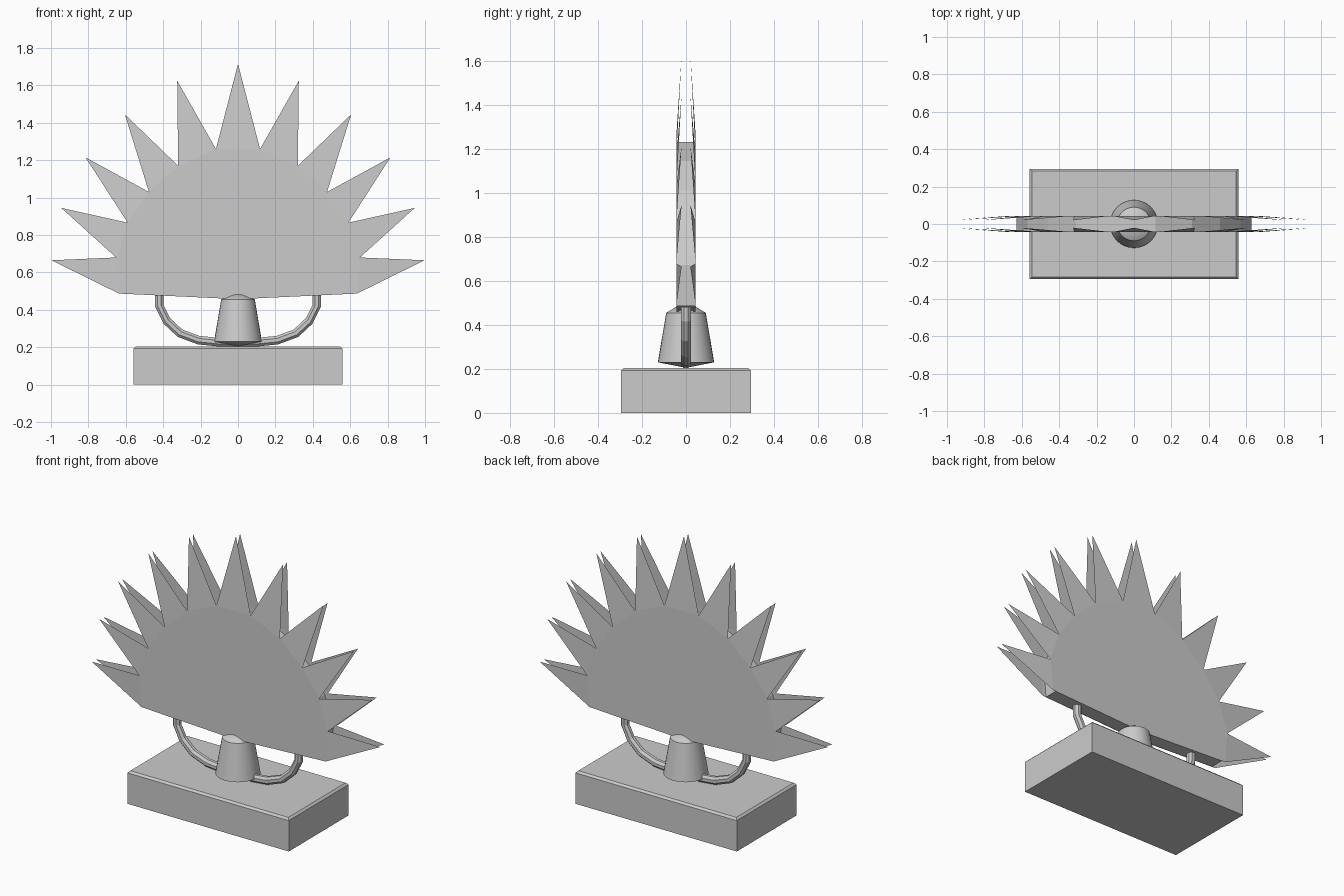
import bpy, bmesh, math

cube = bpy.data.objects.get("Cube")
if cube:
    bpy.data.objects.remove(cube, do_unlink=True)

grey = bpy.data.materials.new("light grey")
grey.use_nodes = True
grey.diffuse_color = (0.6, 0.6, 0.6, 1)
grey.node_tree.nodes["Principled BSDF"].inputs["Base Color"].default_value = (0.6, 0.6, 0.6, 1)


def make_object(name, bm, smooth=False):
    mesh = bpy.data.meshes.new(name)
    bm.to_mesh(mesh)
    bm.free()
    mesh.materials.append(grey)
    obj = bpy.data.objects.new(name, mesh)
    bpy.context.collection.objects.link(obj)
    if smooth:
        bpy.ops.object.select_all(action='DESELECT')
        obj.select_set(True)
        bpy.context.view_layer.objects.active = obj
        bpy.ops.object.shade_smooth_by_angle(angle=math.radians(30))
    return obj


def mirrored(half):
    """Run the left half of an outline round to the right half."""
    return half + [(-x, z) for x, z in reversed(half)]


# Base block with a chamfered top rim
bm = bmesh.new()
bmesh.ops.create_cube(bm, size=1)
for v in bm.verts:
    v.co = (v.co.x * 1.115, v.co.y * 0.59, (v.co.z + 0.5) * 0.205)
top_edges = [e for e in bm.edges if all(v.co.z > 0.1 for v in e.verts)]
bmesh.ops.bevel(bm, geom=top_edges, offset=0.012, segments=1, affect='EDGES')
make_object("base", bm)

# Tapered hub with shallow conical ends
bm = bmesh.new()
profile = [(0, 0.205), (0.128, 0.23), (0.09, 0.455), (0, 0.51)]
verts = [bm.verts.new((r, 0, z)) for r, z in profile]
edges = [bm.edges.new(pair) for pair in zip(verts, verts[1:])]
bmesh.ops.spin(bm, geom=verts + edges, cent=(0, 0, 0), axis=(0, 0, 1),
               angle=math.tau, steps=32)
bmesh.ops.remove_doubles(bm, verts=bm.verts, dist=0.0005)
bmesh.ops.recalc_face_normals(bm, faces=bm.faces)
make_object("hub", bm, smooth=True)

# Curved support tube, an eight-sided section swept along a cradle
path = mirrored([(0.42, 0.58), (0.42, 0.42), (0.38, 0.34), (0.31, 0.275),
                 (0.21, 0.238), (0.1, 0.227)])
bm = bmesh.new()
rings = []
for i, (x, z) in enumerate(path):
    ax, az = path[max(i - 1, 0)]
    bx, bz = path[min(i + 1, len(path) - 1)]
    length = math.hypot(bx - ax, bz - az)
    nx, nz = -(bz - az) / length, (bx - ax) / length
    ring = []
    for k in range(8):
        a = math.tau * (k + 0.5) / 8
        side, depth = 0.025 * math.cos(a), 0.025 * math.sin(a)
        ring.append(bm.verts.new((x + nx * side, depth, z + nz * side)))
    rings.append(ring)
for r0, r1 in zip(rings, rings[1:]):
    for k in range(8):
        bm.faces.new((r0[k], r0[k - 1], r1[k - 1], r1[k]))
bm.faces.new(rings[0])
bm.faces.new(rings[-1])
bmesh.ops.recalc_face_normals(bm, faces=bm.faces)
make_object("support_tube", bm)

# Fan outline: valleys between spikes, and spike tips
valleys = mirrored([(0.636, 0.487), (0.652, 0.68), (0.59, 0.866),
                    (0.476, 1.03), (0.32, 1.17), (0.118, 1.26)])
half_tips = [(0.997, 0.665), (0.945, 0.945), (0.815, 1.215),
             (0.605, 1.445), (0.325, 1.625)]
tips = half_tips + [(0, 1.715)] + [(-x, z) for x, z in reversed(half_tips)]

# Two spiked sheets whose tips lean toward each other
for name, side in (("front_fan_sheet", -1), ("back_fan_sheet", 1)):
    bm = bmesh.new()
    inner = [bm.verts.new((x, side * 0.044, z)) for x, z in valleys]
    bottom = bm.verts.new((0, side * 0.044, 0.457))
    outer = [bm.verts.new((x, side * 0.02, z)) for x, z in tips]
    faces = [bm.faces.new(inner + [bottom])]
    for a, b, tip in zip(inner, inner[1:], outer):
        faces.append(bm.faces.new((b, a, tip)))
    bm.normal_update()
    if faces[0].normal.y * side < 0:
        bmesh.ops.reverse_faces(bm, faces=faces)
    make_object(name, bm)

# Rim wall joining the sheets, just inside the valleys
bm = bmesh.new()
outline = [(x * 0.965, 0.48 + (z - 0.48) * 0.965) for x, z in valleys] + [(0, 0.459)]
pairs = [[bm.verts.new((x, y, z)) for y in (-0.0435, 0.0435)] for x, z in outline]
for i, (a, b) in enumerate(pairs):
    c, d = pairs[i - 1]
    bm.faces.new((a, b, d, c))
bmesh.ops.recalc_face_normals(bm, faces=bm.faces)
make_object("fan_rim", bm)
